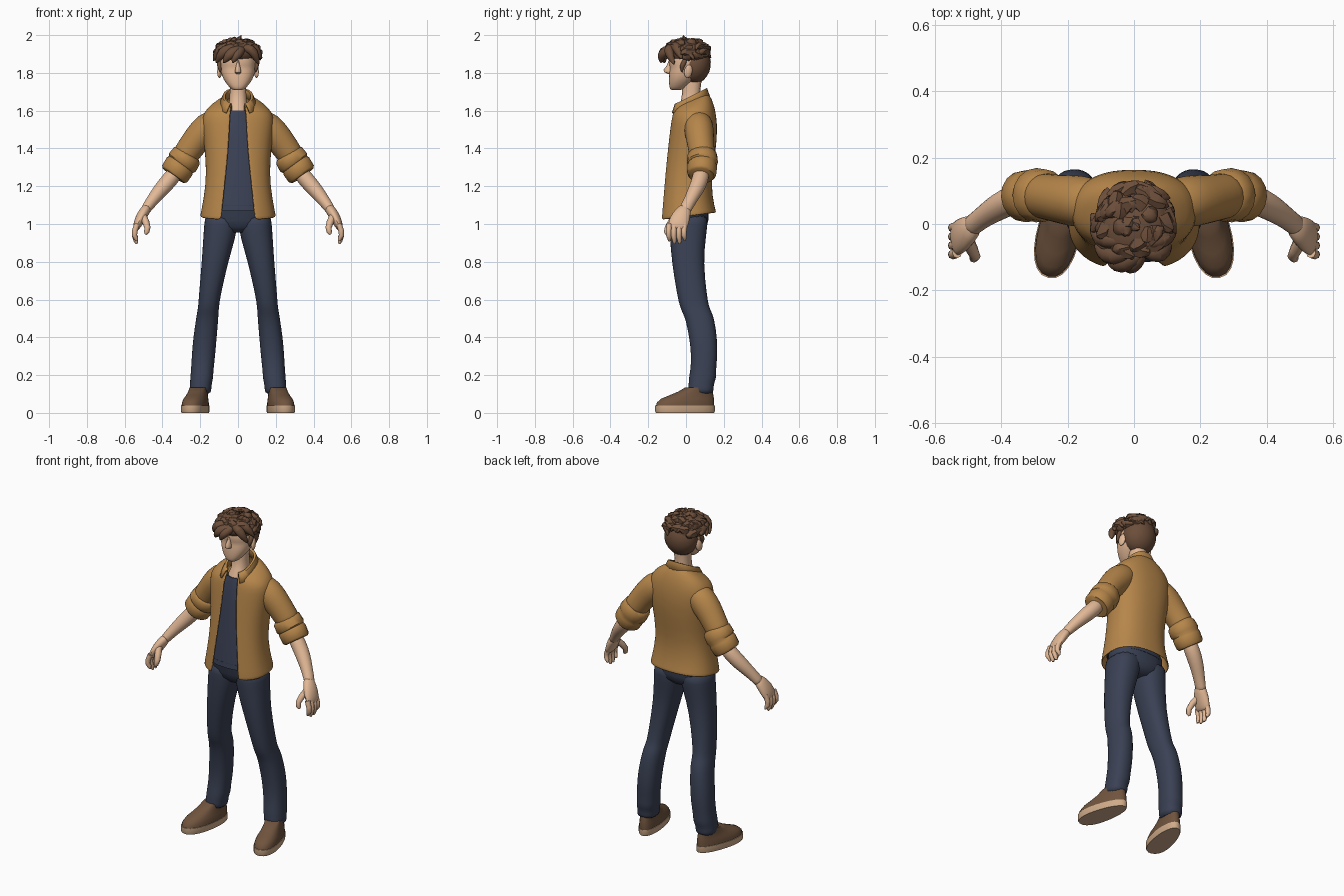
import bpy, bmesh, math, random
from mathutils import Vector as V

random.seed(4)


def mat(name, r, g, b):
    m = bpy.data.materials.new(name)
    m.diffuse_color = [((c / 255 + 0.055) / 1.055) ** 2.4 for c in (r, g, b)] + [1]
    return m


JACKET = mat("tan jacket", 182, 134, 74)
SKIN = mat("skin", 226, 184, 150)
DENIM = mat("dark denim", 58, 65, 84)
SHIRT = mat("navy shirt", 60, 66, 86)
HAIR = mat("brown hair", 108, 78, 58)
SHOE = mat("brown shoe", 112, 84, 62)
SOLE = mat("pale sole", 208, 172, 138)


def loft(name, rings, material, closed=True, caps=True, subsurf=0, thick=0):
    """Skin a list of equal point rings."""
    bm = bmesh.new()
    rows = [[bm.verts.new(p) for p in r] for r in rings]
    n = len(rows[0])
    for a, b in zip(rows, rows[1:]):
        for i in range(n if closed else n - 1):
            j = (i + 1) % n
            bm.faces.new((a[i], a[j], b[j], b[i]))
    if caps:
        bm.faces.new(rows[0])
        bm.faces.new(rows[-1])
    bmesh.ops.recalc_face_normals(bm, faces=bm.faces)
    me = bpy.data.meshes.new(name)
    bm.to_mesh(me)
    bm.free()
    me.materials.append(material)
    ob = bpy.data.objects.new(name, me)
    bpy.context.collection.objects.link(ob)
    if thick:
        ob.modifiers.new("thickness", 'SOLIDIFY').thickness = thick
        ob.modifiers["thickness"].offset = 0
    if subsurf:
        ob.modifiers.new("smooth", 'SUBSURF').levels = subsurf
        ob.modifiers["smooth"].render_levels = subsurf
    return ob


def spow(v, p):
    return math.copysign(abs(v) ** p, v)


def zring(z, w, yf, yb, gap=0, tilt=0, cx=0, n=20, p=0.85):
    """Level ring from half width, front y and back y; gap leaves the front open."""
    yc, d = (yf + yb) / 2, (yb - yf) / 2
    a0 = math.asin((gap / w) ** (1 / p)) if gap else 0
    out = []
    for i in range(n):
        t = a0 + (2 * math.pi - 2 * a0) * i / ((n - 1) if gap else n)
        y = yc - d * spow(math.cos(t), p)
        out.append(V((cx + w * spow(math.sin(t), p), y, z + tilt * (y - yc))))
    return out


def tube(name, path, material, s=1, n=10, subsurf=0):
    """Limb along (x, y, z, radius across, radius along y) stations, mirrored by s."""
    c = [V((s * q[0], q[1], q[2])) for q in path]
    span = (c[-1] - c[0]).normalized()
    ref = V((1, 0, 0)) if abs(span.y) > 0.85 else V((0, 1, 0))
    rings = []
    for i, q in enumerate(path):
        t = (c[min(i + 1, len(c) - 1)] - c[max(i - 1, 0)]).normalized()
        v = (ref - t * ref.dot(t)).normalized()
        u = t.cross(v)
        rings.append([c[i] + u * q[3] * math.cos(k * math.tau / n)
                      + v * q[-1] * math.sin(k * math.tau / n) for k in range(n)])
    return loft(name, rings, material, subsurf=subsurf)


def ellipsoid(name, c, r, material, rot=(0, 0, 0)):
    bpy.ops.mesh.primitive_uv_sphere_add(segments=20, ring_count=12, location=c, rotation=rot)
    ob = bpy.context.object
    ob.name, ob.scale = name, r
    ob.data.materials.append(material)
    return ob


# Jacket body, open at the front: z, half width, front, back, gap, tilt
body = [(1.04, .198, -.138, .158, .088, .13), (1.07, .191, -.134, .148, .085, .12),
        (1.2, .167, -.12, .128, .07, 0), (1.33, .166, -.105, .145, .056, 0),
        (1.45, .18, -.09, .161, .046, 0), (1.54, .19, -.078, .161, .042, 0),
        (1.59, .18, -.07, .152, .04, .1), (1.63, .135, -.062, .135, .038, .3),
        (1.655, .08, -.055, .112, .036, .45)]
loft("jacket_body", [zring(*q, n=29) for q in body], JACKET, False, False, 1, .008)
# Folded collar
collar = [(1.635, .066, -.055, .1, .034, .5), (1.672, .07, -.058, .102, .036, .5),
          (1.672, .078, -.066, .11, .042, .5), (1.625, .1, -.088, .125, .062, .42)]
loft("collar", [zring(*q, n=25) for q in collar], JACKET, False, False, 0, .008)

# Shirt and neck
loft("shirt", [zring(*q) for q in [
    (1.07, .16, -.118, .11), (1.2, .15, -.108, .115), (1.33, .15, -.094, .13),
    (1.45, .155, -.08, .14), (1.54, .13, -.068, .13), (1.6, .06, -.056, .1)]], SHIRT)
loft("neck", [zring(*q, n=14) for q in [
    (1.57, .06, -.056, .085), (1.61, .055, -.05, .085), (1.64, .048, -.028, .082),
    (1.7, .044, -.02, .075), (1.78, .046, -.02, .085)]], SKIN)

# Head, nose and ears
loft("head", [zring(*q) for q in [
    (1.708, .02, -.076, -.035), (1.714, .036, -.085, -.01), (1.735, .056, -.09, .015),
    (1.765, .078, -.091, .05), (1.8, .091, -.09, .08), (1.828, .094, -.084, .095),
    (1.85, .096, -.093, .1), (1.89, .096, -.09, .105), (1.93, .086, -.075, .1),
    (1.96, .05, -.04, .07)]], SKIN, subsurf=1)
loft("nose", [zring(*q, n=10) for q in [
    (1.865, .007, -.092, -.06), (1.84, .01, -.102, -.06), (1.815, .016, -.119, -.06),
    (1.803, .018, -.115, -.06), (1.795, .012, -.096, -.06)]], SKIN)
for s, side in ((1, "left"), (-1, "right")):
    ellipsoid(side + "_ear", (s * .097, .012, 1.808), (.012, .022, .035), SKIN, (-.2, 0, s * .3))

# Hair: crown, nape, fringe locks and random tufts
CC, CR = V((-.003, .005, 1.905)), V((.114, .115, .07))
ellipsoid("hair_crown", CC, CR, HAIR, (-.12, 0, 0))
ellipsoid("hair_back", (0, .045, 1.845), (.099, .086, .105), HAIR, (-.15, 0, 0))
fringe = [((.03, -.08, 1.93), (-.03, -.122, 1.91), (-.08, -.112, 1.85), .034),
          ((.0, -.08, 1.94), (-.07, -.1, 1.92), (-.118, -.06, 1.85), .034),
          ((.03, -.08, 1.93), (.0, -.122, 1.905), (-.03, -.132, 1.85), .03),
          ((.02, -.08, 1.94), (.075, -.095, 1.925), (.112, -.06, 1.84), .03),
          ((.02, -.06, 1.95), (.08, -.05, 1.94), (.128, -.02, 1.87), .03),
          ((-.02, -.05, 1.95), (-.09, -.05, 1.93), (-.132, -.01, 1.86), .03),
          ((.095, .0, 1.88), (.099, -.015, 1.845), (.093, -.02, 1.8), .016),
          ((-.095, .0, 1.88), (-.099, -.015, 1.845), (-.093, -.02, 1.8), .016)]
for a, b, c, r in fringe:
    tube("hair_fringe", [(*a, r * .7), (*b, r), (*((V(b) + V(c)) / 2 + V((0, -.006, .006))), r * .8),
                         (*c, r * .15)], HAIR, n=8, subsurf=1)
for i in range(46):
    t, e = i * 2.4, random.uniform(-.25, 1)
    h = math.sqrt(1 - e * e)
    d = V((h * math.cos(t), h * math.sin(t), e))
    if d.y < -.55 and e < .35:
        continue
    swirl = V((-d.y, d.x, 0)) * random.choice((-1, 1)) * random.uniform(.015, .04)
    pt = lambda k: CC + V((d.x * CR.x, d.y * CR.y, d.z * CR.z)) * k
    tip = pt(1.13) + swirl + V((0, 0, random.uniform(-.025, .008)))
    tip.z = min(tip.z, 1.995)
    tube("hair_tuft", [(*(pt(.8) - swirl), .03), (*pt(.96), .026),
                       (*(pt(1.06) + swirl * .6), .015), (*tip, .002)], HAIR, n=6)
tube("hair_top_spike", [(.0, .0, 1.95, .02), (.005, -.01, 1.98, .014), (.018, -.015, 2.0, .001)],
     HAIR, n=6)

# Hips
loft("hips", [zring(*q) for q in [
    (.955, .07, -.05, .08), (.985, .14, -.08, .11), (1.02, .168, -.09, .118),
    (1.095, .165, -.106, .118)]], DENIM)
loft("waistband", [zring(*q) for q in [(1.07, .166, -.113, .12), (1.1, .164, -.116, .118)]], DENIM)

leg = [(.095, .199, .08, .054, .062), (.125, .199, .079, .059, .069), (.15, .197, .08, .058, .067),
       (.185, .192, .088, .062, .074), (.22, .19, .09, .06, .069), (.3, .183, .098, .063, .07),
       (.4, .175, .091, .063, .075), (.49, .164, .075, .06, .077), (.53, .16, .06, .058, .079),
       (.56, .156, .045, .056, .078), (.62, .15, .032, .058, .08), (.8, .122, .008, .071, .085),
       (.92, .1, .01, .086, .096), (1.0, .09, .012, .09, .104), (1.06, .088, .013, .088, .105)]
for s, side in ((1, "left"), (-1, "right")):
    # Trouser leg
    loft(side + "_trouser_leg", [zring(z, rx, cy - ry, cy + ry, cx=s * cx, n=16)
                                 for z, cx, cy, rx, ry in leg], DENIM, subsurf=1)

    # Shoe rings: z, front, back, half width; toe wider than heel, turned outward
    def shoe_ring(z, f, b, w):
        a = s * math.radians(13)
        out = []
        for q in zring(z, w, f, b, n=24, p=.9):
            x = q.x * (1 - .9 * q.y)
            out.append(V((s * .222 + x * math.cos(a) - q.y * math.sin(a),
                          -.003 + q.y * math.cos(a) + x * math.sin(a), z)))
        return out
    loft(side + "_sole", [shoe_ring(*q) for q in [
        (0, -.16, .156, .062), (.008, -.164, .16, .065), (.038, -.164, .16, .065)]], SOLE)
    loft(side + "_shoe", [shoe_ring(*q) for q in [
        (.036, -.16, .156, .062), (.055, -.155, .156, .061), (.075, -.132, .155, .057),
        (.092, -.09, .152, .052), (.112, -.04, .148, .05), (.135, .0, .14, .05)]], SHOE)

    # Sleeve and rolled cuff
    tube(side + "_sleeve", [
        (.08, .06, 1.56, .05, .06), (.135, .065, 1.53, .082, .078), (.18, .07, 1.49, .083, .08),
        (.22, .075, 1.445, .077, .074), (.265, .083, 1.385, .071, .07), (.3, .088, 1.33, .07, .07)],
        JACKET, s, 16, 1)
    tube(side + "_cuff", [
        (.262, .085, 1.375, .066, .068), (.27, .086, 1.363, .081, .079), (.295, .087, 1.325, .086, .082),
        (.302, .087, 1.315, .077, .075), (.308, .086, 1.307, .082, .079), (.335, .083, 1.266, .08, .077),
        (.342, .082, 1.256, .07, .068)], JACKET, s, 16)

    # Forearm and palm
    tube(side + "_forearm", [
        (.31, .085, 1.3, .042, .045), (.36, .077, 1.235, .046, .046), (.41, .052, 1.18, .042, .043),
        (.45, .025, 1.13, .034, .035), (.483, .0, 1.085, .029, .033), (.495, -.01, 1.065, .026, .034)],
        SKIN, s, 12, 1)
    tube(side + "_palm", [
        (.475, .003, 1.095, .025, .03), (.5, -.018, 1.06, .03, .046), (.522, -.035, 1.02, .028, .056),
        (.537, -.046, .985, .021, .054), (.542, -.048, .97, .012, .045)], SKIN, s, 12, 1)
    # Fingers and thumb
    for k, tip in enumerate((.915, .9, .9, .918)):
        y = -.088 + .027 * k
        tube(side + "_finger", [
            (.534, y, 1.0, .015), (.546, y - .004, .965, .015), (.548, y - .004, .94, .014),
            (.54, y, tip + .01, .012), (.535, y, tip - .005, .006)], SKIN, s, 8)
    tube(side + "_thumb", [
        (.505, -.045, 1.045, .02), (.488, -.078, 1.01, .019), (.479, -.097, .98, .016),
        (.484, -.103, .957, .014), (.49, -.104, .945, .006)], SKIN, s, 8)

# Smooth shading with kept creases
bpy.ops.object.select_all(action='SELECT')
bpy.context.view_layer.objects.active = bpy.data.objects["head"]
bpy.ops.object.shade_smooth_by_angle(angle=math.radians(50))
